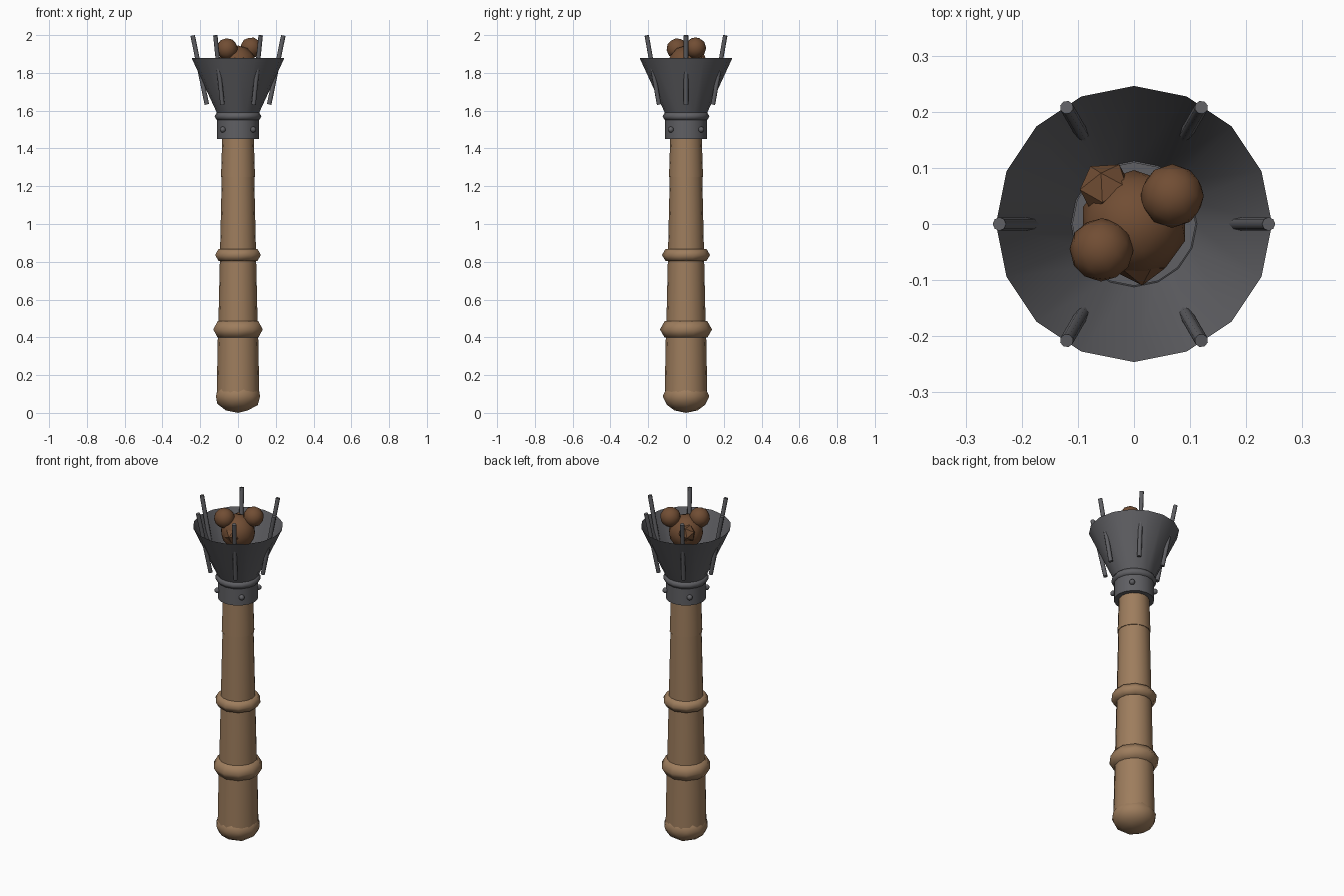
import bpy, math
from mathutils import Vector

if "Cube" in bpy.data.objects:
    bpy.data.objects.remove(bpy.data.objects["Cube"])


def material(name, rgb):
    m = bpy.data.materials.new(name)
    m.diffuse_color = (*rgb, 1)
    m.use_nodes = True
    m.node_tree.nodes["Principled BSDF"].inputs["Base Color"].default_value = m.diffuse_color
    return m


WOOD = material("wood", (0.34, 0.205, 0.11))
COAL = material("ember", (0.165, 0.075, 0.034))
METAL = material("iron", (0.115, 0.115, 0.125))


def finish(name, mat, angle=50):
    o = bpy.context.object
    o.name = name
    o.data.materials.append(mat)
    if angle:
        bpy.ops.object.shade_smooth_by_angle(angle=math.radians(angle))
    return o


def tapered(name, z0, z1, r0, r1, mat, sides=16, cap='NGON'):
    bpy.ops.mesh.primitive_cone_add(vertices=sides, radius1=r0, radius2=r1, depth=z1 - z0,
                                    end_fill_type=cap, location=(0, 0, (z0 + z1) / 2))
    return finish(name, mat)


def ring(name, z, outer, minor, mat, sides=10, stretch=1.0):
    bpy.ops.mesh.primitive_torus_add(major_segments=sides, minor_segments=6,
                                     major_radius=outer - minor, minor_radius=minor,
                                     location=(0, 0, z), rotation=(0, 0, math.pi / 2))
    bpy.context.object.scale.z = stretch
    return finish(name, mat, 70)


def ball(name, loc, scale, mat, sub=2, rot=(0, 0, 0), angle=60):
    bpy.ops.mesh.primitive_ico_sphere_add(subdivisions=sub, radius=1, location=loc, rotation=rot)
    bpy.context.object.scale = scale
    return finish(name, mat, angle)


# Wooden handle in stacked sections with a rounded pommel
ball("pommel", (0, 0, 0.088), (0.123, 0.123, 0.088), WOOD)
tapered("handle_lower", 0.08, 0.40, 0.113, 0.107, WOOD)
tapered("handle_middle", 0.38, 1.252, 0.106, 0.086, WOOD)
tapered("handle_upper", 1.25, 1.47, 0.090, 0.083, WOOD)

# Raised wooden bands
ring("band_lower", 0.442, 0.138, 0.05, WOOD)
ring("band_upper", 0.836, 0.127, 0.036, WOOD)

# Iron collar, rivets and collar ring
tapered("collar", 1.45, 1.60, 0.110, 0.110, METAL)
ring("collar_ring", 1.57, 0.124, 0.022, METAL, 16)
for i in range(4):
    a = math.radians(45 + 90 * i)
    ball(f"rivet_{i+1}", (0.114 * math.cos(a), 0.114 * math.sin(a), 1.5), (0.016,) * 3, METAL)

# Open flared cup
tapered("cup", 1.58, 1.88, 0.108, 0.246, METAL, 16, 'NOTHING')

# Six slanted prongs passing through the cup wall
for i in range(6):
    a = math.radians(60 * i)
    d = Vector((math.cos(a), math.sin(a), 0))
    lo, hi = d * 0.165 + Vector((0, 0, 1.633)), d * 0.24 + Vector((0, 0, 1.998))
    bpy.ops.mesh.primitive_cylinder_add(vertices=8, radius=0.012, depth=(hi - lo).length,
                                        location=(lo + hi) / 2)
    o = finish(f"prong_{i+1}", METAL)
    o.rotation_mode = 'QUATERNION'
    o.rotation_quaternion = (hi - lo).to_track_quat('Z', 'Y')

# Fuel lumps in the cup
ball("fuel_core", (0, 0, 1.845), (0.096, 0.096, 0.1), COAL)
lumps = [(0.068, 0.05, 1.932, 0.057), (-0.058, -0.046, 1.927, 0.057),
         (-0.05, 0.062, 1.87, 0.05), (0.01, -0.062, 1.85, 0.048)]
for i, (x, y, z, r) in enumerate(lumps):
    ball(f"fuel_lump_{i+1}", (x, y, z), (r, r, r), COAL, 2 if i < 2 else 1, (0.4 * i, 0.3, 0.7 * i), 40)
